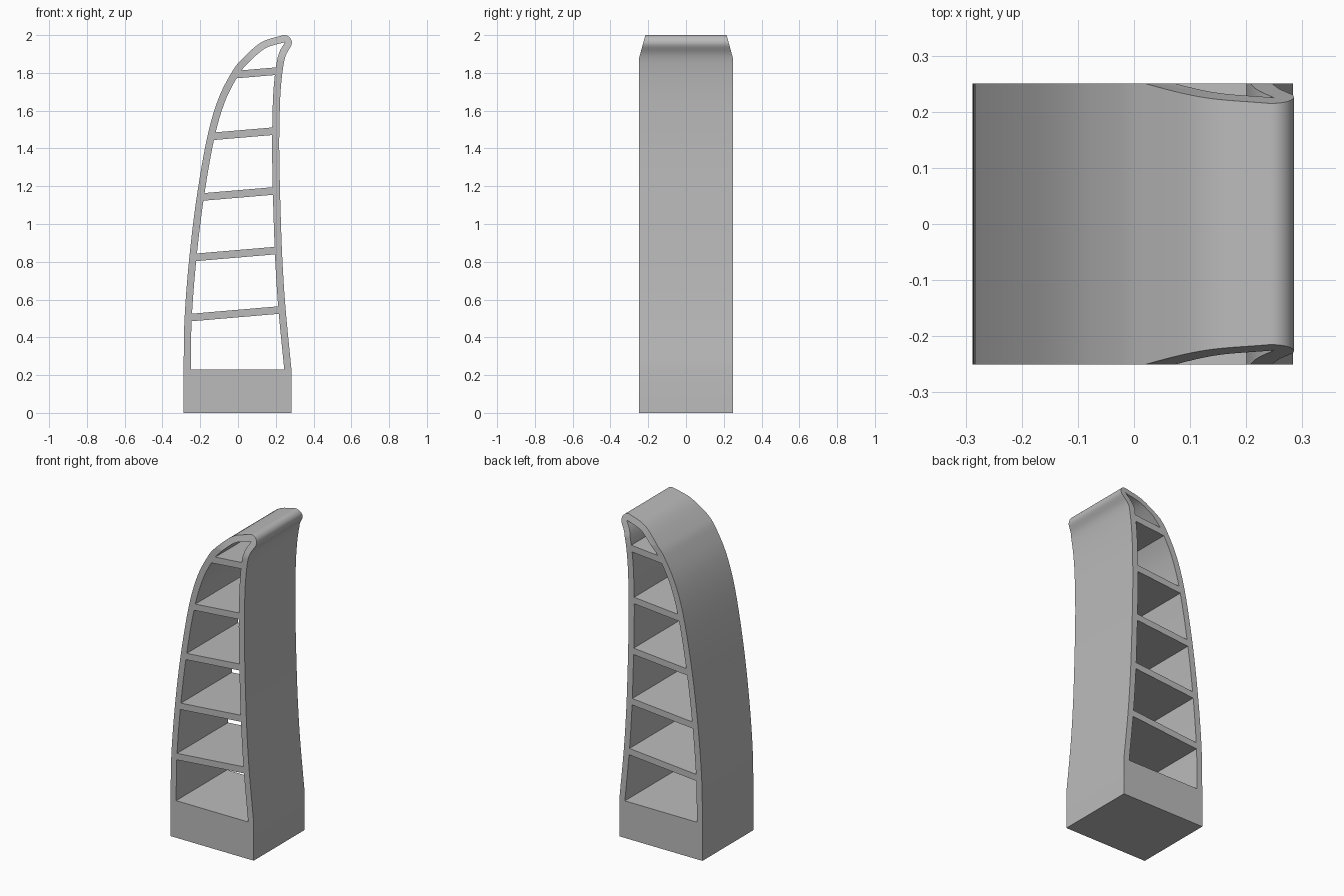
import bpy, bmesh, math
from mathutils import Vector

cube = bpy.data.objects.get("Cube")
if cube:
    bpy.data.objects.remove(cube, do_unlink=True)

HALF_DEPTH = 0.25
WALL = 0.038
RIB_SLOPE = 0.085
RIB_HALF = 0.02
RIB_HEIGHTS = [0.526 + 0.3165 * i for i in range(5)]
BASE_TOP = 0.23

grey = bpy.data.materials.new("plain grey")
grey.use_nodes = True
grey.diffuse_color = (0.5, 0.5, 0.5, 1)
grey.node_tree.nodes["Principled BSDF"].inputs["Base Color"].default_value = (0.5, 0.5, 0.5, 1)


def smooth_path(points, steps=6):
    """Catmull-Rom path through (x, z) points."""
    p = [Vector(q) for q in points]
    p = [2 * p[0] - p[1]] + p + [2 * p[-1] - p[-2]]
    path = []
    for a, b, c, d in zip(p, p[1:], p[2:], p[3:]):
        for s in range(steps):
            t = s / steps
            path.append(0.5 * (2 * b + (c - a) * t + (2 * a - 5 * b + 4 * c - d) * t ** 2
                               + (3 * b - a - 3 * c + d) * t ** 3))
    return path + [p[-2]]


def inset_path(path, distance):
    """Shift a path to its right-hand side."""
    result = []
    for i, q in enumerate(path):
        d = (path[min(i + 1, len(path) - 1)] - path[max(i - 1, 0)]).normalized()
        result.append(q + Vector((d.y, -d.x)) * distance)
    return result


def prism(outline, half_depth):
    bm = bmesh.new()
    face = bm.faces.new([bm.verts.new((q.x, -half_depth, q.y)) for q in outline])
    moved = bmesh.ops.extrude_face_region(bm, geom=[face])["geom"]
    verts = [v for v in moved if isinstance(v, bmesh.types.BMVert)]
    bmesh.ops.translate(bm, verts=verts, vec=(0, 2 * half_depth, 0))
    bmesh.ops.recalc_face_normals(bm, faces=bm.faces)
    return bm


def slice_off(bm, point, normal):
    """Remove everything on the normal side of a plane and cap the cut."""
    geom = bm.verts[:] + bm.edges[:] + bm.faces[:]
    cut = bmesh.ops.bisect_plane(bm, geom=geom, plane_co=point, plane_no=normal, clear_outer=True)
    edges = [e for e in cut["geom_cut"] if isinstance(e, bmesh.types.BMEdge)]
    bmesh.ops.holes_fill(bm, edges=edges)
    bmesh.ops.recalc_face_normals(bm, faces=bm.faces)


def to_object(bm, name):
    mesh = bpy.data.meshes.new(name)
    bm.to_mesh(mesh)
    bm.free()
    mesh.materials.append(grey)
    obj = bpy.data.objects.new(name, mesh)
    bpy.context.collection.objects.link(obj)
    return obj


# Side profiles: curved back rising to the tip, hollowed grip side coming down
back = smooth_path([(-0.288, 0.23), (-0.283, 0.5), (-0.258, 0.82), (-0.219, 1.14), (-0.163, 1.46),
                    (-0.105, 1.66), (-0.035, 1.80), (0.02, 1.872), (0.124, 1.962), (0.237, 1.999)])
grip = smooth_path([(0.283, 1.946), (0.247, 1.873), (0.226, 1.71), (0.219, 1.5), (0.219, 1.34),
                    (0.225, 1.08), (0.235, 0.81), (0.252, 0.55), (0.283, 0.23)])
tip = [Vector((0.245 + 0.04 * math.cos(a), 1.96 + 0.04 * math.sin(a)))
       for a in (math.radians(90 - 12 * i) for i in range(9))]
outline = [Vector((-0.288, 0))] + back + tip + grip + [Vector((0.283, 0))]

# Solid finger with both sides tapered near the tip
body = prism(outline, HALF_DEPTH)
for side in (-1, 1):
    slice_off(body, (0, side * HALF_DEPTH, 1.873), (0, side * 0.127, 0.035))
finger = to_object(body, "ribbed_finger")

# Windows between the slanted ribs
inner = inset_path(back, WALL) + inset_path(grip, WALL)
up = Vector((-RIB_SLOPE, 0, 1))
for i in range(len(RIB_HEIGHTS) + 1):
    window = prism(inner, HALF_DEPTH + 0.1)
    if i == 0:
        slice_off(window, (0, 0, BASE_TOP), (0, 0, -1))
    else:
        slice_off(window, (0, 0, RIB_HEIGHTS[i - 1] + RIB_HALF), -up)
    if i < len(RIB_HEIGHTS):
        slice_off(window, (0, 0, RIB_HEIGHTS[i] - RIB_HALF), up)
    cutter = to_object(window, "window_cutter")
    cutter.hide_render = True
    bpy.context.view_layer.objects.active = finger
    cut = finger.modifiers.new("window", 'BOOLEAN')
    cut.operation = 'DIFFERENCE'
    cut.solver = 'EXACT'
    cut.object = cutter
    bpy.ops.object.modifier_apply(modifier=cut.name)
    bpy.data.objects.remove(cutter, do_unlink=True)

# Smooth curved walls, crisp edges
bpy.ops.object.select_all(action='DESELECT')
finger.select_set(True)
bpy.context.view_layer.objects.active = finger
bpy.ops.object.shade_smooth_by_angle(angle=math.radians(30))
